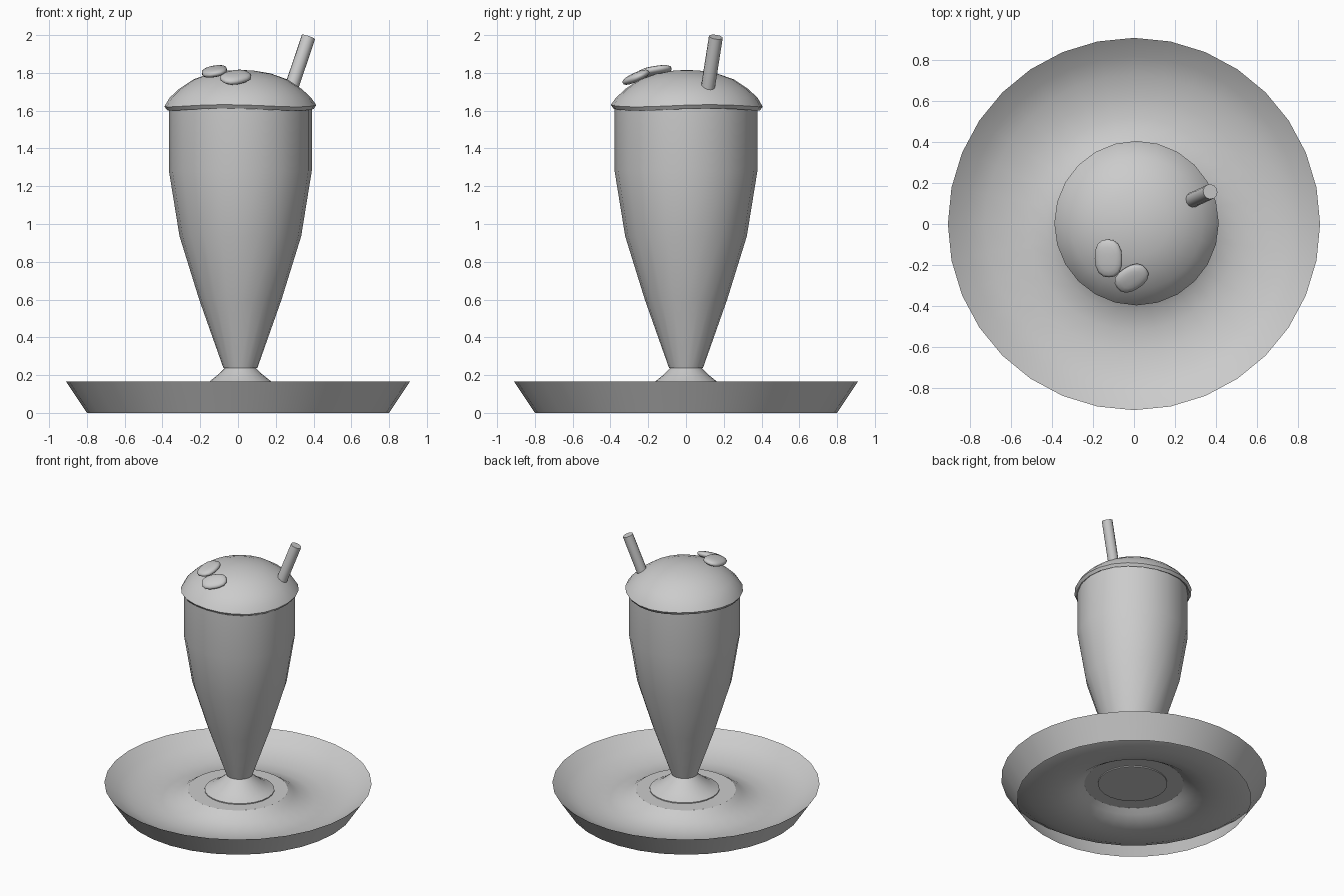
import bpy, bmesh, math
from mathutils import Vector, Euler

if "Cube" in bpy.data.objects:
    bpy.data.objects.remove(bpy.data.objects["Cube"])

CX = 0.0125  # the drink sits slightly right of the plate centre


def finish(name, bm, angle=35, fix_normals=True):
    if fix_normals:
        bmesh.ops.recalc_face_normals(bm, faces=bm.faces)
    me = bpy.data.meshes.new(name)
    bm.to_mesh(me)
    bm.free()
    ob = bpy.data.objects.new(name, me)
    bpy.context.collection.objects.link(ob)
    bpy.ops.object.select_all(action='DESELECT')
    ob.select_set(True)
    bpy.context.view_layer.objects.active = ob
    bpy.ops.object.shade_smooth_by_angle(angle=math.radians(angle))
    return ob


def lathe(name, profile, sides, x=0.0, y=0.0, cap_start=False, cap_end=False, wave=None, angle=35):
    """Revolve (radius, z) points around a vertical axis."""
    bm = bmesh.new()
    rings = []
    for i, (r, z) in enumerate(profile):
        ring = []
        for k in range(sides):
            a = 2 * math.pi * k / sides
            dz = wave(i, a) if wave else 0
            ring.append(bm.verts.new((x + r * math.cos(a), y + r * math.sin(a), z + dz)))
        rings.append(ring)
    for lo, hi in zip(rings, rings[1:]):
        for k in range(sides):
            n = (k + 1) % sides
            bm.faces.new((lo[k], lo[n], hi[n], hi[k]))
    if cap_start:
        bm.faces.new(rings[0][::-1])
    if cap_end:
        bm.faces.new(rings[-1])
    return finish(name, bm, angle)


# Plate: thin shell, open underneath, with a raised flat centre
lathe("plate", [(0.80, 0), (0.91, 0.165), (0.82, 0.10), (0.73, 0.062), (0.62, 0.04),
                (0.52, 0.038), (0.43, 0.06), (0.38, 0.09), (0.34, 0.118)],
      32, cap_end=True)

# Glass foot: flared disc resting on the plate centre
lathe("glass_foot", [(0.238, 0.11), (0.238, 0.125), (0.20, 0.142), (0.165, 0.165),
                     (0.115, 0.205), (0.082, 0.238)], 24, x=CX, cap_start=True, cap_end=True)

# Tall tapering glass
lathe("glass_body", [(0.09, 0.238), (0.218, 0.60), (0.322, 0.935), (0.378, 1.28), (0.378, 1.625)],
      20, x=CX, cap_start=True, cap_end=True)

# Foam dome with a gently wavy lip
lathe("foam_top", [(0.365, 1.62), (0.388, 1.606), (0.402, 1.626), (0.375, 1.668), (0.325, 1.715),
                   (0.25, 1.765), (0.16, 1.797), (0.07, 1.812), (0.015, 1.815)],
      24, x=CX, y=0.004, cap_start=True, cap_end=True, angle=60,
      wave=lambda i, a: 0.006 * math.sin(3 * a + 0.6) if i < 3 else 0)

# Straw leaning out of the foam
low, high = Vector((0.255, 0.103, 1.64)), Vector((0.373, 0.158, 1.99))
axis = high - low
bm = bmesh.new()
bmesh.ops.create_cone(bm, cap_ends=True, segments=12, radius1=0.037, radius2=0.037, depth=axis.length)
rot = axis.to_track_quat('Z', 'Y').to_matrix().to_4x4()
bmesh.ops.transform(bm, matrix=rot, verts=bm.verts)
bmesh.ops.translate(bm, vec=(low + high) / 2, verts=bm.verts)
finish("straw", bm)


# Two flattened rounded beans on the foam
def bean(name, centre, half, tilt):
    bm = bmesh.new()
    bmesh.ops.create_uvsphere(bm, u_segments=16, v_segments=10, radius=1)
    for v in bm.verts:  # slightly squared outline
        p = v.co
        n = sum(abs(c) ** 2.5 for c in p) ** (1 / 2.5)
        v.co = Vector((p.x / n * half[0], p.y / n * half[1], p.z / n * half[2]))
    m = Euler([math.radians(t) for t in tilt]).to_matrix().to_4x4()
    bmesh.ops.transform(bm, matrix=m, verts=bm.verts)
    bmesh.ops.translate(bm, vec=centre, verts=bm.verts)
    finish(name, bm, 60)


bean("bean_left", (-0.125, -0.168, 1.808), (0.068, 0.094, 0.024), (10, -10, 0))
bean("bean_right", (-0.012, -0.265, 1.777), (0.087, 0.062, 0.024), (22, -12, 33))
